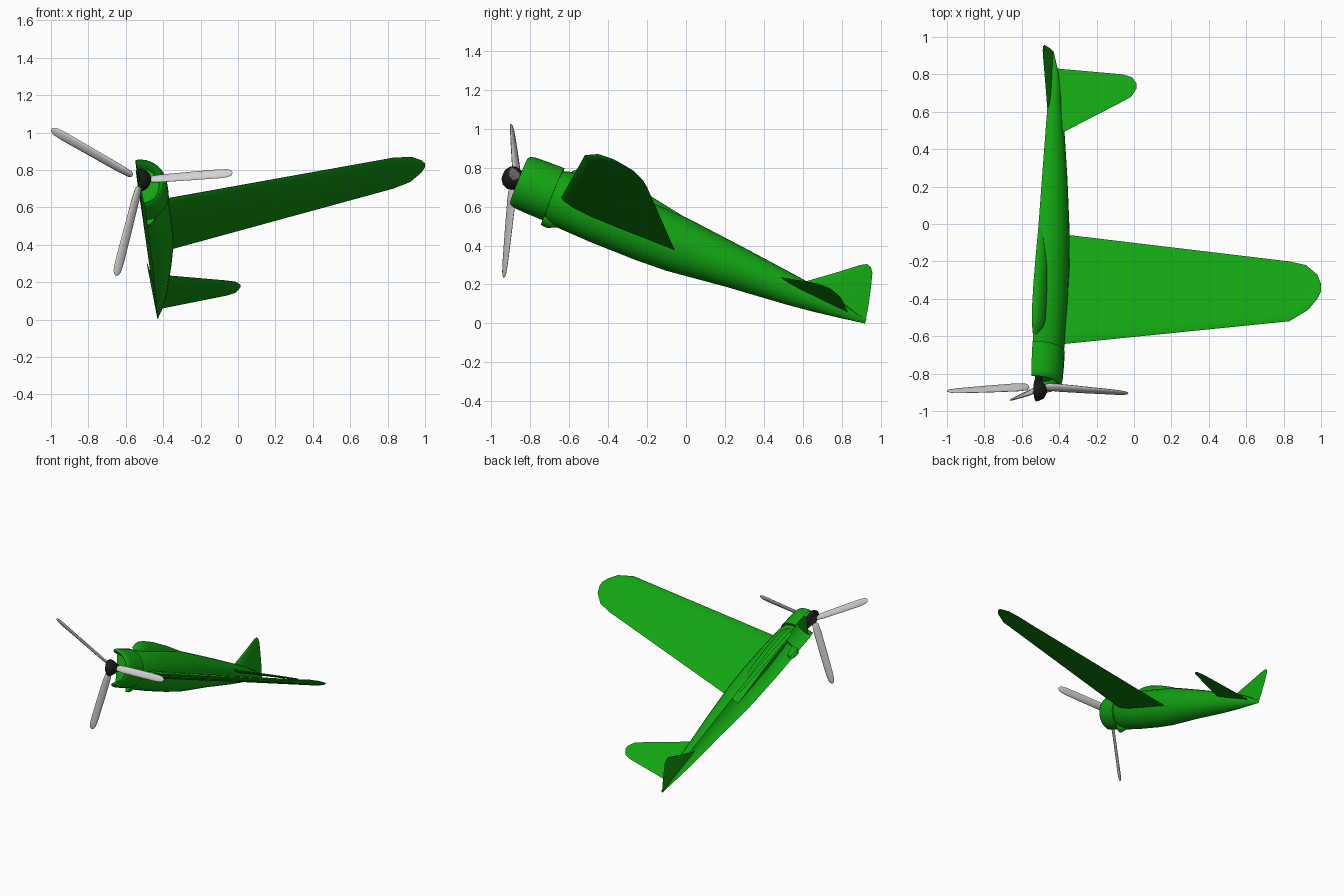
import bpy, math
from mathutils import Matrix, Vector

cube = bpy.data.objects.get("Cube")
if cube:
    bpy.data.objects.remove(cube)


def material(name, rgb):
    m = bpy.data.materials.new(name)
    m.use_nodes = True
    m.diffuse_color = (*rgb, 1)
    m.node_tree.nodes["Principled BSDF"].inputs["Base Color"].default_value = (*rgb, 1)
    return m


GREEN = material("paint green", (0.006, 0.37, 0.006))
GREY = material("blade grey", (0.65, 0.65, 0.65))
BLACK = material("spinner black", (0.01, 0.01, 0.01))

# Body frame: across = out from the centre plane, axis = towards the tail
across = Vector((1, 0.025, 0.19)).normalized()
axis = Vector((0.047, 0.93, -0.37))
axis = (axis - across * axis.dot(across)).normalized()
up = across.cross(axis)
BODY = Matrix((across, axis, up)).transposed().to_4x4()
BODY.translation = (-0.527, -0.9, 0.75)


def loft(name, rings, mat, closed=False, matrix=Matrix(), caps=False, angle=35):
    """Skin a list of equal-length rings of points."""
    n = len(rings[0])
    verts = [tuple(p) for ring in rings for p in ring]
    faces = []
    for i in range(len(rings) - 1):
        for j in range(n if closed else n - 1):
            k = (j + 1) % n
            faces.append((i * n + j, i * n + k, (i + 1) * n + k, (i + 1) * n + j))
    if caps:
        faces.append(tuple(reversed(range(n))))
        faces.append(tuple(range(len(verts) - n, len(verts))))
    mesh = bpy.data.meshes.new(name)
    mesh.from_pydata(verts, [], faces)
    mesh.materials.append(mat)
    obj = bpy.data.objects.new(name, mesh)
    obj.matrix_world = matrix
    bpy.context.collection.objects.link(obj)
    bpy.ops.object.select_all(action='DESELECT')
    obj.select_set(True)
    bpy.context.view_layer.objects.active = obj
    bpy.ops.object.shade_smooth_by_angle(angle=math.radians(angle))
    return obj


def half_shell(name, stations, mat, base=0.0, segments=14):
    """Half of a body, open at the centre plane: (station, top, bottom, half width)."""
    rings = []
    for s, top, bottom, width in stations:
        ring = []
        for j in range(segments + 1):
            a = math.pi * (j / segments - 0.5)
            h = top if a > 0 else bottom
            ring.append((width * math.cos(a), s, base + h * math.sin(a)))
        rings.append(ring)
    return loft(name, rings, mat, matrix=BODY)


def half_round(name, profile, mat):
    return half_shell(name, [(s, r, r, r) for s, r in profile], mat)


def surface(name, stations, normal, thick, lower=1.0, matrix=Matrix()):
    """Aerofoil surface through (leading point, trailing point) pairs."""
    chord = [0, 0.03, 0.12, 0.3, 0.6, 1]
    shape = [0, 0.45, 0.85, 1, 0.65, 0]
    section = list(zip(chord, shape))
    section += [(c, -t * lower) for c, t in section[-2:0:-1]]
    root = (Vector(stations[0][1]) - Vector(stations[0][0])).length
    rings = []
    for lead, trail in stations:
        a, b = Vector(lead), Vector(trail)
        t = thick * (b - a).length / root
        rings.append([a.lerp(b, c) + normal * h * t for c, h in section])
    return loft(name, rings, GREEN, closed=True, matrix=matrix, caps=True)


def with_buried_root(stations, extra):
    """Add a station that carries the surface on into the body."""
    inner = [Vector(a).lerp(Vector(b), -extra) for a, b in zip(stations[0], stations[1])]
    return [inner] + stations


# Engine cowling with a rounded lip and a recessed front wall
half_round("cowling", [(0.1, 0.001), (0.1, 0.10), (0.055, 0.115), (0.045, 0.125),
                       (0.055, 0.136), (0.08, 0.142), (0.15, 0.145), (0.238, 0.146),
                       (0.238, 0.128)], GREEN)

# Fuselage half
half_shell("fuselage", [
    (0.23, 0.125, 0.135, 0.135), (0.27, 0.14, 0.152, 0.143), (0.5, 0.148, 0.16, 0.148),
    (0.75, 0.148, 0.16, 0.147), (0.92, 0.142, 0.153, 0.14), (1.24, 0.109, 0.115, 0.113),
    (1.55, 0.074, 0.086, 0.08), (1.7, 0.055, 0.068, 0.06), (1.85, 0.025, 0.045, 0.035),
    (1.97, -0.015, 0.025, 0.003)], GREEN)

# Canopy blended into the spine
half_shell("canopy", [
    (0.28, 0.05, 0, 0.03), (0.32, 0.085, 0, 0.055), (0.36, 0.1, 0, 0.064),
    (0.43, 0.105, 0, 0.066), (0.55, 0.1, 0, 0.066), (0.7, 0.08, 0, 0.06),
    (0.95, 0.035, 0, 0.03)], GREEN, base=0.1)

# Air scoop under the cowling joint
half_shell("oil_scoop", [
    (0.235, 0, 0.001, 0.001), (0.235, 0, 0.055, 0.05), (0.27, 0, 0.057, 0.05),
    (0.33, 0, 0.03, 0.03)], GREEN, base=-0.118, segments=10)

# Main wing
wing = with_buried_root([
    ((-0.36, -0.64, 0.65), (-0.34, -0.06, 0.38)),
    ((0.83, -0.52, 0.865), (0.83, -0.20, 0.70)),
    ((0.93, -0.46, 0.87), (0.92, -0.22, 0.735)),
    ((0.98, -0.40, 0.852), (0.98, -0.27, 0.785)),
    ((1.0, -0.36, 0.835), (1.0, -0.32, 0.815))], 0.08)
surface("wing", wing, Vector((-0.2, 0.42, 0.885)), 0.026)

# Tailplane
tail = with_buried_root([
    ((-0.36, 0.50, 0.235), (-0.40, 0.83, 0.06)),
    ((-0.07, 0.65, 0.21), (-0.06, 0.80, 0.128)),
    ((-0.015, 0.68, 0.203), (-0.01, 0.785, 0.145)),
    ((0.014, 0.725, 0.187), (0.014, 0.75, 0.173))], 0.12)
surface("tailplane", tail, Vector((-0.1, 0.46, 0.88)), 0.01)

# Fin, half thickness on the centre plane
surface("fin", [
    ((0, 1.54, 0.02), (0, 1.97, -0.02)), ((0, 1.60, 0.06), (0, 1.955, 0.06)),
    ((0, 1.73, 0.163), (0, 1.93, 0.16)), ((0, 1.835, 0.25), (0, 1.908, 0.235)),
    ((0, 1.865, 0.268), (0, 1.89, 0.26))], Vector((1, 0, 0)), 0.016, lower=0.0, matrix=BODY)

# Spinner half
half_round("spinner", [(-0.045, 0.001), (-0.042, 0.025), (-0.025, 0.05),
                       (0.005, 0.062), (0.035, 0.055), (0.06, 0.035), (0.1, 0.03)], BLACK)


# Propeller blades: flattened, twisted, rounded at the tip
def blade(name, start, end):
    a, b = Vector(start), Vector(end)
    along = (b - a).normalized()
    fore = Vector((0, 1, 0))
    fore = (fore - along * fore.dot(along)).normalized()
    side = along.cross(fore)
    rings = []
    for t, w in [(0, 0.5), (0.03, 0.85), (0.15, 1), (0.5, 1), (0.85, 0.95),
                 (0.95, 0.8), (0.985, 0.5), (1, 0.15)]:
        twist = math.radians(50 - 28 * t)
        wide = side * math.cos(twist) + fore * math.sin(twist)
        flat = along.cross(wide)
        ring = []
        for j in range(12):
            q = math.tau * j / 12
            ring.append(a.lerp(b, t) + wide * 0.028 * w * math.cos(q)
                        + flat * (0.012 - 0.005 * t) * w * math.sin(q))
        rings.append(ring)
    loft(name, rings, GREY, closed=True, caps=True, angle=50)


blade("blade_upper", (-0.565, -0.87, 0.77), (-0.998, -0.895, 1.018))
blade("blade_side", (-0.475, -0.87, 0.75), (-0.03, -0.905, 0.785))
blade("blade_lower", (-0.53, -0.89, 0.71), (-0.652, -0.937, 0.235))
